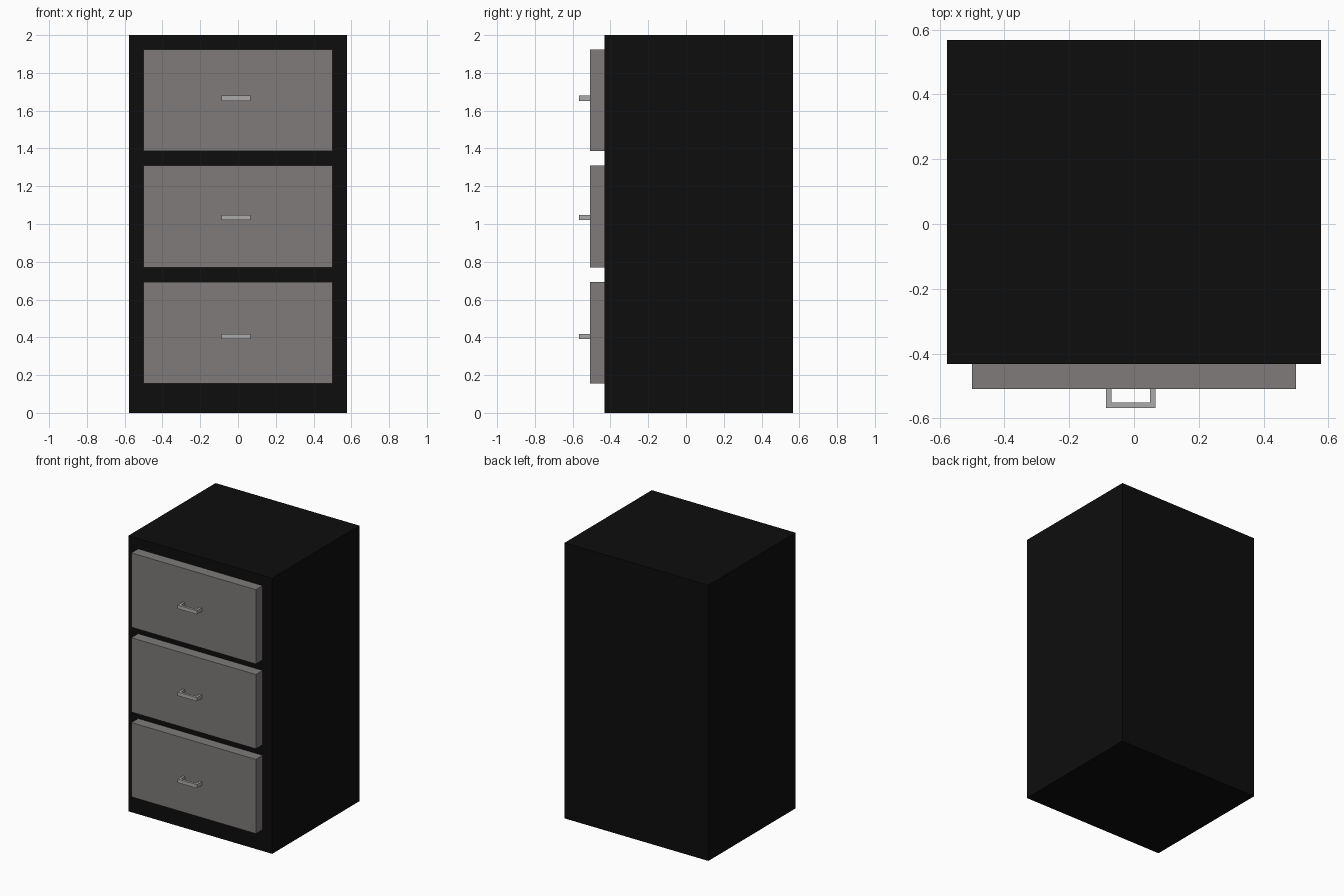
import bpy
import bmesh

if "Cube" in bpy.data.objects:
    bpy.data.objects.remove(bpy.data.objects["Cube"])


def material(name, rgb):
    mat = bpy.data.materials.new(name)
    mat.diffuse_color = (*rgb, 1)
    mat.use_nodes = True
    mat.node_tree.nodes["Principled BSDF"].inputs["Base Color"].default_value = mat.diffuse_color
    return mat


def prism(name, outline, z0, z1, mat=None):
    """Extrude a plan (x, y) outline from z0 up to z1."""
    bm = bmesh.new()
    base = bm.faces.new([bm.verts.new((x, y, z0)) for x, y in outline])
    top = bmesh.ops.extrude_face_region(bm, geom=[base])["geom"]
    verts = [v for v in top if isinstance(v, bmesh.types.BMVert)]
    bmesh.ops.translate(bm, verts=verts, vec=(0, 0, z1 - z0))
    bmesh.ops.recalc_face_normals(bm, faces=bm.faces)
    mesh = bpy.data.meshes.new(name)
    bm.to_mesh(mesh)
    bm.free()
    obj = bpy.data.objects.new(name, mesh)
    bpy.context.collection.objects.link(obj)
    if mat:
        mesh.materials.append(mat)
    return obj


def rect(x0, x1, y0, y1):
    return [(x0, y0), (x1, y0), (x1, y1), (x0, y1)]


black = material("black", (0.004, 0.004, 0.004))
drawer_grey = material("warm_grey", (0.21, 0.197, 0.193))
metal = material("light_grey", (0.41, 0.41, 0.41))

FRONT, DRAWER_FRONT, HANDLE_FRONT = -0.432, -0.509, -0.567

# Cabinet body
prism("cabinet", rect(-0.577, 0.577, FRONT, 0.567), 0, 2, black)

# U-shaped handle seen from above
x0, x1, t = -0.087, 0.066, 0.017
handle_plan = [
    (x0, DRAWER_FRONT), (x0, HANDLE_FRONT), (x1, HANDLE_FRONT), (x1, DRAWER_FRONT),
    (x1 - t, DRAWER_FRONT), (x1 - t, HANDLE_FRONT + t),
    (x0 + t, HANDLE_FRONT + t), (x0 + t, DRAWER_FRONT),
]

# Three drawers, each with a handle
for i, level in enumerate(("bottom", "middle", "top")):
    z = 0.155 + 0.6155 * i
    prism(f"{level}_drawer", rect(-0.5, 0.5, DRAWER_FRONT, FRONT), z, z + 0.539, drawer_grey)
    hz = 0.39 + 0.631 * i
    prism(f"{level}_handle", handle_plan, hz, hz + 0.027, metal)
